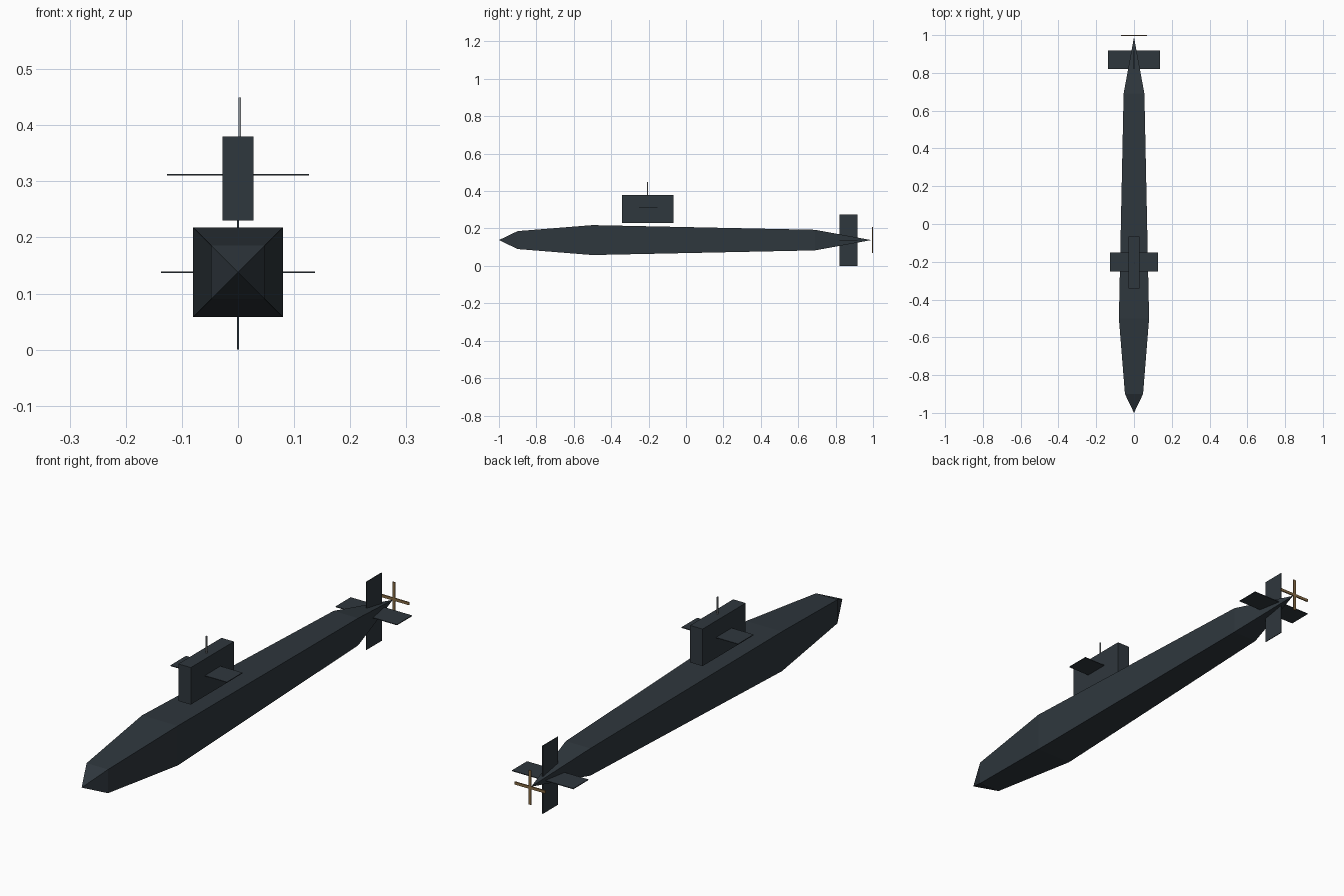
import bpy
import bmesh

cube = bpy.data.objects.get("Cube")
if cube:
    bpy.data.objects.remove(cube, do_unlink=True)

AXIS_Z = 0.138  # height of the hull's centreline


def make_material(name, rgb):
    mat = bpy.data.materials.new(name)
    mat.use_nodes = True
    colour = (*rgb, 1)
    mat.diffuse_color = colour
    bsdf = next(n for n in mat.node_tree.nodes if n.type == "BSDF_PRINCIPLED")
    bsdf.inputs["Base Color"].default_value = colour
    return mat


dark_steel = make_material("dark_steel", (0.028, 0.038, 0.047))
bronze = make_material("bronze", (0.25, 0.15, 0.06))
light_grey = make_material("light_grey", (0.30, 0.32, 0.34))


def add_object(name, bm, mat):
    bmesh.ops.recalc_face_normals(bm, faces=bm.faces)
    mesh = bpy.data.meshes.new(name)
    bm.to_mesh(mesh)
    bm.free()
    mesh.materials.append(mat)
    obj = bpy.data.objects.new(name, mesh)
    bpy.context.collection.objects.link(obj)
    return obj


def add_box(name, centre, size, mat):
    bm = bmesh.new()
    bmesh.ops.create_cube(bm, size=1)
    bmesh.ops.scale(bm, vec=size, verts=bm.verts)
    bmesh.ops.translate(bm, vec=centre, verts=bm.verts)
    return add_object(name, bm, mat)


# Hull: square sections along y, closed by a point at bow and stern
bm = bmesh.new()
rings = []
for y, half in ((-0.9, 0.048), (-0.5, 0.08), (0.69, 0.055)):
    rings.append([bm.verts.new((sx * half, y, AXIS_Z + sz * half))
                  for sx, sz in ((-1, -1), (1, -1), (1, 1), (-1, 1))])
bow = bm.verts.new((0, -1, AXIS_Z))
stern = bm.verts.new((0, 0.99, AXIS_Z))
for i in range(4):
    j = (i + 1) % 4
    for a, b in zip(rings, rings[1:]):
        bm.faces.new((a[i], a[j], b[j], b[i]))
    bm.faces.new((bow, rings[0][j], rings[0][i]))
    bm.faces.new((stern, rings[-1][i], rings[-1][j]))
add_object("hull", bm, dark_steel)

# Sail with its diving planes and mast
add_box("sail", (0, -0.204, 0.305), (0.056, 0.276, 0.15), dark_steel)
add_box("sail_planes", (0, -0.202, 0.312), (0.253, 0.1, 0.003), dark_steel)
add_box("mast", (0.003, -0.206, 0.414), (0.005, 0.005, 0.07), light_grey)

# Tail fins
add_box("stern_planes", (0, 0.869, AXIS_Z), (0.275, 0.097, 0.003), dark_steel)
add_box("rudder", (0, 0.869, AXIS_Z), (0.003, 0.097, 0.275), dark_steel)

# Propeller: two crossed bars
add_box("propeller_bar_upright", (0, 0.9975, AXIS_Z), (0.011, 0.005, 0.138), bronze)
add_box("propeller_bar_level", (0, 0.9975, AXIS_Z), (0.138, 0.005, 0.011), bronze)
